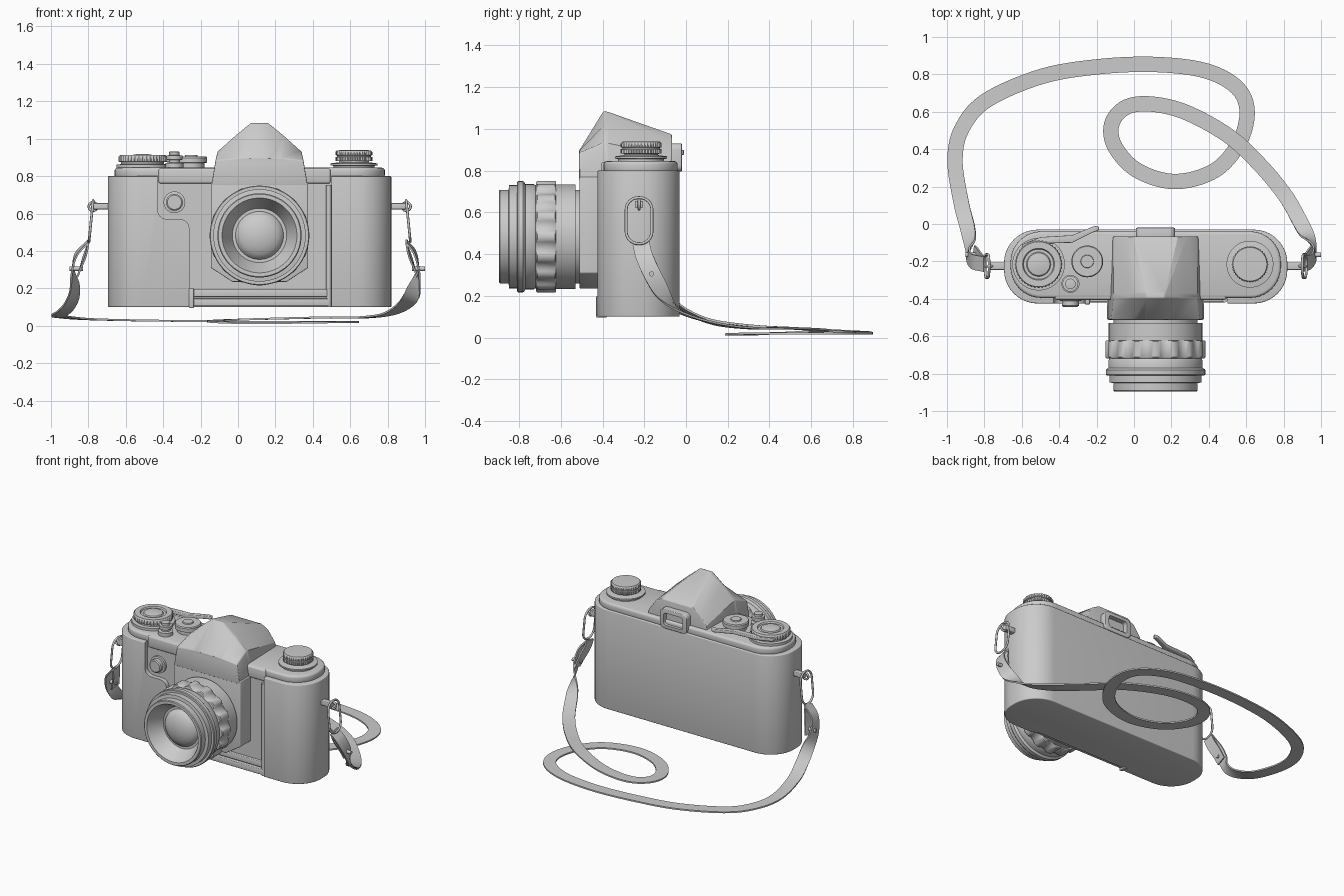
import bpy, bmesh, math
from mathutils import Vector

MID = 0.0625   # body centre in x
LX, LZ = 0.115, 0.483   # lens axis


def build(name, verts, faces, bevel=0, angle=35):
    me = bpy.data.meshes.new(name)
    me.from_pydata([tuple(v) for v in verts], [], faces)
    bm = bmesh.new()
    bm.from_mesh(me)
    bmesh.ops.recalc_face_normals(bm, faces=bm.faces)
    bm.to_mesh(me)
    bm.free()
    ob = bpy.data.objects.new(name, me)
    bpy.context.collection.objects.link(ob)
    bpy.ops.object.select_all(action='DESELECT')
    ob.select_set(True)
    bpy.context.view_layer.objects.active = ob
    if bevel:
        m = ob.modifiers.new("bevel", 'BEVEL')
        m.width, m.segments, m.limit_method = bevel, 3, 'ANGLE'
        m.angle_limit = math.radians(40)
        bpy.ops.object.modifier_apply(modifier=m.name)
    bpy.ops.object.shade_smooth_by_angle(angle=math.radians(angle))
    return ob


def loft(name, rings, bevel=0, caps=True, closed=False, angle=35):
    n, k = len(rings[0]), len(rings)
    faces = [(i * n + j, i * n + (j + 1) % n, (i + 1) % k * n + (j + 1) % n, (i + 1) % k * n + j)
             for i in range(k if closed else k - 1) for j in range(n)]
    if caps and not closed:
        faces += [tuple(range(n)), tuple(range((k - 1) * n, k * n))]
    return build(name, [v for r in rings for v in r], faces, bevel, angle)


def slab(name, outline, a, b, plane='XY', bevel=0):
    put = (lambda p, h: (p[0], p[1], h)) if plane == 'XY' else (lambda p, h: (p[0], h, p[1]))
    return loft(name, [[put(p, h) for p in outline] for h in (a, b)], bevel)


def box(name, x0, x1, y0, y1, z0, z1, bevel=0.005):
    return slab(name, [(x0, y0), (x1, y0), (x1, y1), (x0, y1)], z0, z1, 'XY', bevel)


def rrect(x0, x1, y0, y1, r, n=10):
    pts = []
    for q, (cx, cy) in enumerate([(x1 - r, y1 - r), (x0 + r, y1 - r), (x0 + r, y0 + r), (x1 - r, y0 + r)]):
        for i in range(n + 1):
            a = math.pi / 2 * (q + i / n)
            pts.append((cx + r * math.cos(a), cy + r * math.sin(a)))
    return pts


def lathe(name, profile, o, axis='Z', segs=64, teeth=0):
    # profile rows: radius, height, optional depth of grip teeth
    rings = []
    for r, h, *depth in profile:
        ring = []
        for k in range(segs):
            a = 2 * math.pi * k / segs
            wave = max(-1, min(1, 2.5 * math.cos(teeth * a)))
            rr = r - (depth[0] if depth else 0) * (0.5 - 0.5 * wave)
            c, s = rr * math.cos(a), rr * math.sin(a)
            ring.append((o[0] + c, o[1] + s, o[2] + h) if axis == 'Z' else (o[0] + c, o[1] + h, o[2] + s))
        rings.append(ring)
    return loft(name, rings)


def cut(ob, cutter):
    m = ob.modifiers.new("cut", 'BOOLEAN')
    m.operation, m.object, m.solver = 'DIFFERENCE', cutter, 'EXACT'
    bpy.context.view_layer.objects.active = ob
    bpy.ops.object.modifier_apply(modifier=m.name)
    bpy.data.objects.remove(cutter)
    bpy.ops.object.select_all(action='DESELECT')
    ob.select_set(True)
    bpy.ops.object.shade_smooth_by_angle(angle=math.radians(35))


def ring_tube(name, pts, r, n=8):
    # closed wire ring along a planar loop
    rings, k = [], len(pts)
    nrm = (pts[1] - pts[0]).cross(pts[k // 3] - pts[0]).normalized()
    for i, p in enumerate(pts):
        side = (pts[(i + 1) % k] - pts[i - 1]).normalized().cross(nrm)
        rings.append([p + r * (math.cos(a) * side + math.sin(a) * nrm)
                      for a in (2 * math.pi * j / n for j in range(n))])
    return loft(name, rings, closed=True, angle=60)


def ribbon(name, pts, width, thick, steps=10):
    # flat strap: lies flat near the ground, turns to face sideways higher up
    P = [Vector(p) for p in pts]
    P = [2 * P[0] - P[1]] + P + [2 * P[-1] - P[-2]]
    path = []
    for i in range(1, len(P) - 2):
        a, b, c, d = P[i - 1:i + 3]
        for s in range(steps):
            t = s / steps
            path.append(0.5 * (2 * b + (c - a) * t + (2 * a - 5 * b + 4 * c - d) * t * t
                               + (3 * b - a - 3 * c + d) * t ** 3))
    path.append(P[-2])
    rings = []
    for i, p in enumerate(path):
        t = (path[min(i + 1, len(path) - 1)] - path[max(i - 1, 0)]).normalized()
        f = max(0, min(1, (p.z - 0.06) / 0.3))
        w = t.cross(Vector((math.copysign(f, p.x), 0, 1 - f))).normalized()
        n = w.cross(t).normalized() * thick / 2
        w = w * width / 2
        rings.append([p + w + n, p - w + n, p - w - n, p + w - n])
    return loft(name, rings)


# Body shell with the recessed centre of the front
body = slab("body", rrect(-0.695, 0.82, -0.425, -0.03, 0.18), 0.10, 0.80, 'XY', 0.006)
corner = lambda cx, cz, a0, a1: [(cx + 0.05 * math.cos(math.radians(a0 + (a1 - a0) * i / 6)),
                                  cz + 0.05 * math.sin(math.radians(a0 + (a1 - a0) * i / 6))) for i in range(7)]
recess = [(0.50, 0.0), (0.50, 0.9), (-0.43, 0.9)] + corner(-0.38, 0.62, 180, 270) \
    + corner(-0.31, 0.52, 90, 0) + [(-0.26, 0.0)]
cut(body, slab("recess_cutter", recess, -0.6, -0.395, 'XZ'))

# Top plate and its front apron
slab("top_plate", rrect(-0.66, 0.785, -0.395, -0.04, 0.165), 0.79, 0.845, 'XY', 0.015)
box("top_apron", -0.425, 0.495, -0.405, -0.35, 0.76, 0.842, 0.012)

# Front trim: bottom rails, foot and hinge rod
for i, z in enumerate((0.105, 0.155)):
    box(f"front_rail_{i}", -0.24, 0.49, -0.42 + 0.005 * i, -0.38, z, z + 0.04)
box("rail_stop", -0.262, -0.236, -0.43, -0.38, 0.095, 0.20)
lathe("hinge_rod", [(0.014, 0.10), (0.014, 0.75)], (0.485, -0.405, 0), segs=20)

# Lens housing and faceted viewfinder hump
slab("lens_housing", [(-0.145, 0.77), (-0.145, 0.31), (-0.03, 0.235), (0.26, 0.235), (0.375, 0.31), (0.375, 0.77)],
     -0.51, -0.38, 'XZ', 0.006)
sections = [(-0.512, [(0.258, 0.75), (0.235, 0.885), (0.12, 0.895), (0.045, 0.895)]),
            (-0.395, [(0.255, 0.75), (0.225, 0.93), (0.13, 1.015), (0.045, 1.085)]),
            (-0.37, [(0.254, 0.75), (0.225, 0.93), (0.13, 1.015), (0.05, 1.08)]),
            (-0.067, [(0.24, 0.75), (0.225, 0.87), (0.17, 0.945), (0.12, 0.973)])]
loft("viewfinder_hump", [[(LX + dx, y, z) for dx, z in half] + [(LX - dx, y, z) for dx, z in reversed(half)]
                         for y, half in sections], 0.008, angle=25)

# Eyepiece frame
eyepiece = slab("eyepiece", rrect(0.01, 0.22, 0.795, 0.93, 0.03, 5), -0.09, -0.02, 'XZ', 0.005)
cut(eyepiece, slab("eyepiece_cutter", rrect(0.04, 0.19, 0.82, 0.905, 0.02, 5), -0.055, 0.1, 'XZ'))

# Lens barrel with scalloped focus ring, and glass
lathe("lens_barrel", [(0.225, -0.50), (0.225, -0.53), (0.25, -0.53), (0.25, -0.622), (0.262, -0.622, 0.014),
                      (0.268, -0.628, 0.016), (0.268, -0.712, 0.016), (0.262, -0.718, 0.014), (0.246, -0.72),
                      (0.252, -0.73), (0.252, -0.77), (0.262, -0.775), (0.266, -0.78), (0.266, -0.805),
                      (0.262, -0.81), (0.247, -0.81), (0.247, -0.847), (0.225, -0.85), (0.225, -0.89),
                      (0.22, -0.895), (0.20, -0.895), (0.192, -0.88), (0.15, -0.80), (0.145, -0.79),
                      (0.13, -0.79)], (LX, 0, LZ), 'Y', 128, 16)
lathe("lens_glass", [(0.13, -0.785), (0.125, -0.80), (0.10, -0.82), (0.07, -0.833), (0.035, -0.841),
                     (0.004, -0.843)], (LX, 0, LZ), 'Y')

# Shutter button on the front
lathe("shutter_button", [(0.058, -0.39), (0.058, -0.41), (0.045, -0.412), (0.045, -0.437), (0.038, -0.443)],
      (-0.34, 0, 0.66), 'Y', 40)

# Advance dial, lever, speed dial and small release knob
lathe("advance_dial", [(0.14, 0.84), (0.14, 0.862), (0.115, 0.864), (0.115, 0.875), (0.128, 0.877, 0.006),
                       (0.128, 0.905, 0.006), (0.12, 0.914), (0.085, 0.914), (0.08, 0.905), (0.065, 0.905),
                       (0.06, 0.912), (0.03, 0.918), (0.003, 0.919)], (-0.51, -0.215, 0), segs=160, teeth=40)
slab("advance_lever", [(-0.60, -0.15), (-0.50, -0.105), (-0.33, -0.10), (-0.22, -0.045), (-0.19, -0.035),
                       (-0.185, -0.015), (-0.21, -0.01), (-0.33, -0.06), (-0.50, -0.07), (-0.60, -0.11)],
     0.875, 0.898, 'XY', 0.005)
lathe("speed_dial", [(0.07, 0.84), (0.07, 0.87), (0.085, 0.872), (0.085, 0.898), (0.08, 0.905), (0.035, 0.905),
                     (0.033, 0.912), (0.01, 0.912)], (-0.25, -0.20, 0), segs=48)
lathe("release_knob", [(0.048, 0.84), (0.048, 0.87), (0.03, 0.873), (0.03, 0.885), (0.042, 0.888),
                       (0.042, 0.91), (0.028, 0.912), (0.028, 0.93), (0.012, 0.932)], (-0.34, -0.32, 0), segs=40)

# Rewind knob
lathe("rewind_knob", [(0.11, 0.84), (0.11, 0.855), (0.125, 0.858), (0.125, 0.868), (0.08, 0.874), (0.08, 0.88),
                      (0.098, 0.882, 0.005), (0.098, 0.902, 0.005), (0.09, 0.904), (0.09, 0.91),
                      (0.098, 0.912, 0.005), (0.098, 0.93, 0.005), (0.09, 0.938), (0.01, 0.94)],
      (0.62, -0.215, 0), segs=160, teeth=40)

# Strap lugs and wire rings on both ends
for side, s in (("left", -1), ("right", 1)):
    xa, xb = sorted((MID + s * 0.74, MID + s * 0.835))
    box(f"{side}_lug", xa, xb, -0.245, -0.205, 0.622, 0.655)
    ex = MID + s * 0.838
    loop = [2 * math.pi * i / 32 for i in range(32)]
    ring_tube(f"{side}_lug_eye", [Vector((ex + 0.022 * math.cos(a), -0.225, 0.637 + 0.022 * math.sin(a)))
                                  for a in loop], 0.007)
    oval = rrect(-0.062, 0.062, -0.11, 0.11, 0.058, 6)
    ring_tube(f"{side}_ring", [Vector((ex + s * (0.01 - 0.1 * v), -0.225 + u, 0.56 + v)) for u, v in oval], 0.007)

# Neck strap lying on the ground with one loop
ribbon("strap", [(-0.80, -0.215, 0.45), (-0.865, -0.20, 0.38), (-0.885, -0.165, 0.29), (-0.875, -0.11, 0.20),
                 (-0.89, -0.02, 0.13), (-0.925, 0.12, 0.08), (-0.957, 0.34, 0.055), (-0.92, 0.51, 0.045),
                 (-0.79, 0.66, 0.035), (-0.50, 0.787, 0.028), (-0.20, 0.84, 0.025), (0.11, 0.853, 0.02),
                 (0.38, 0.82, 0.02), (0.55, 0.73, 0.02), (0.605, 0.60, 0.02), (0.56, 0.43, 0.02),
                 (0.43, 0.285, 0.018), (0.22, 0.227, 0.015), (0.02, 0.285, 0.015), (-0.10, 0.41, 0.02),
                 (-0.12, 0.53, 0.025), (-0.05, 0.62, 0.03), (0.08, 0.642, 0.035), (0.27, 0.60, 0.04),
                 (0.50, 0.475, 0.045), (0.67, 0.32, 0.045), (0.81, 0.15, 0.065), (0.90, -0.01, 0.12),
                 (0.945, -0.10, 0.20), (0.965, -0.16, 0.30), (0.945, -0.20, 0.39), (0.90, -0.215, 0.45)],
       0.082, 0.01)

# Folded strap ends and rivets
for side, s, x in (("left", -1, -0.80), ("right", 1, 0.90)):
    ribbon(f"{side}_strap_fold", [(x, -0.215, 0.45), (x + s * 0.01, -0.20, 0.40), (x + s * 0.035, -0.17, 0.33),
                                  (x + s * 0.055, -0.15, 0.27)], 0.075, 0.01)
    xr = x + s * 0.065
    ring = [[(xr + d, -0.165 + 0.012 * math.cos(a), 0.305 + 0.012 * math.sin(a))
             for a in (math.pi * j / 8 for j in range(16))] for d in (-0.035, 0.035)]
    loft(f"{side}_rivet", ring)
